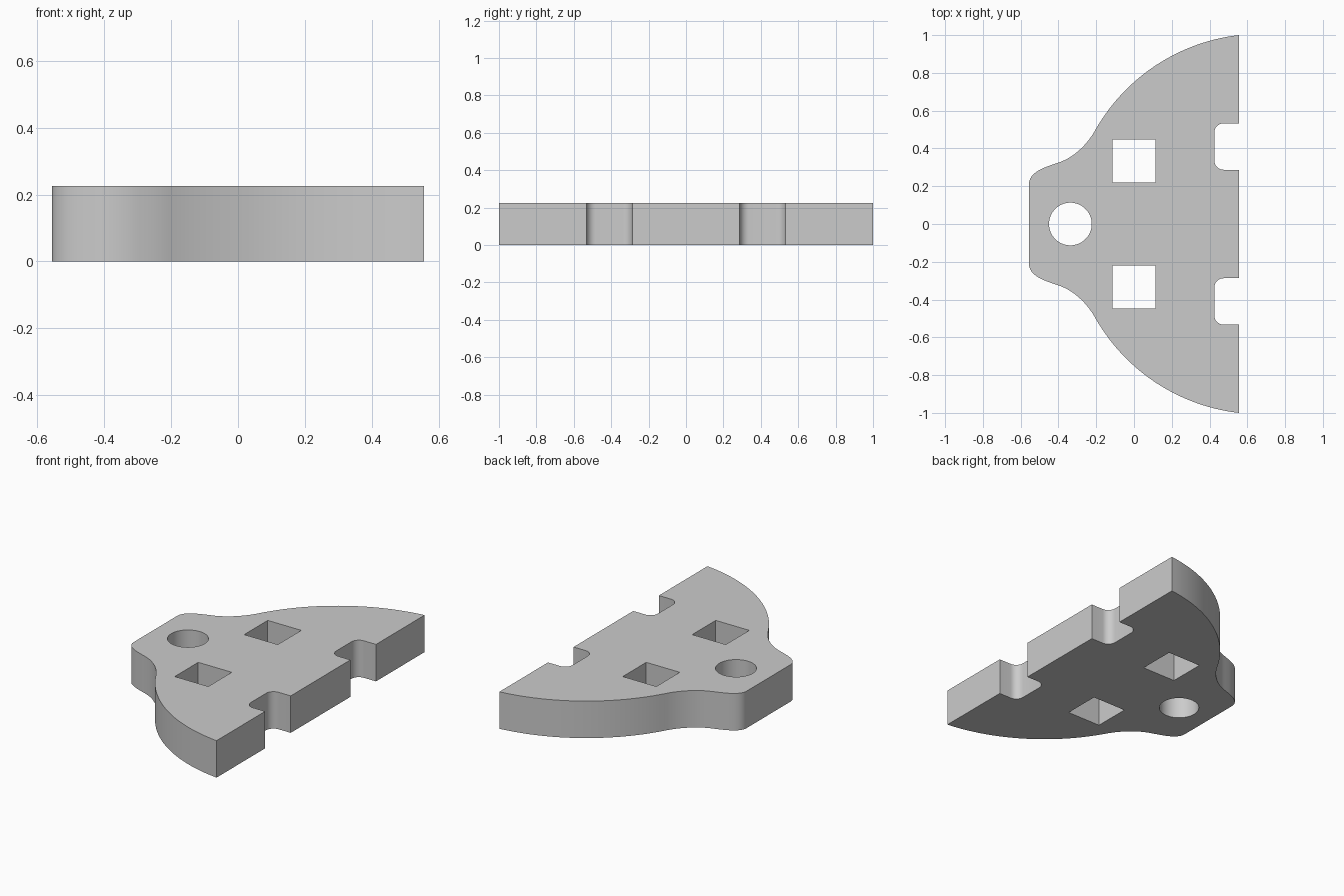
import bpy
import bmesh
from math import cos, sin, pi, acos, radians
from mathutils import Vector
from mathutils.geometry import interpolate_bezier

HEIGHT = 0.225
EDGE = 0.556          # straight long edge and narrow end sit at +/- EDGE

cube = bpy.data.objects.get("Cube")
if cube:
    bpy.data.objects.remove(cube, do_unlink=True)

grey = bpy.data.materials.new("plain grey")
grey.use_nodes = True
grey.diffuse_color = (0.6, 0.6, 0.6, 1)
grey.node_tree.nodes["Principled BSDF"].inputs["Base Color"].default_value = grey.diffuse_color


def arc(cx, cy, r, start, end, steps):
    angles = [start + (end - start) * i / steps for i in range(steps + 1)]
    return [(cx + r * cos(a), cy + r * sin(a)) for a in angles]


def bezier(a, b, c, d, steps=16):
    pts = interpolate_bezier(*[Vector((*p, 0)) for p in (a, b, c, d)], steps + 1)
    return [(p.x, p.y) for p in pts]


def prism(name, points, z0, z1):
    """Extrude a closed outline from z0 to z1."""
    bm = bmesh.new()
    base = bm.faces.new([bm.verts.new((x, y, z0)) for x, y in points])
    top = bmesh.ops.extrude_face_region(bm, geom=[base])["geom"]
    verts = [v for v in top if isinstance(v, bmesh.types.BMVert)]
    bmesh.ops.translate(bm, verts=verts, vec=(0, 0, z1 - z0))
    bmesh.ops.recalc_face_normals(bm, faces=bm.faces)
    mesh = bpy.data.meshes.new(name)
    bm.to_mesh(mesh)
    bm.free()
    mesh.materials.append(grey)
    obj = bpy.data.objects.new(name, mesh)
    bpy.context.collection.objects.link(obj)
    return obj


# Half outline: notch with rounded inner corners, large arc, blend into narrow end
notch_in, notch_lo, notch_hi, fillet = 0.425, 0.287, 0.533, 0.05
cx, radius = 0.67, 1.0065
half = [(EDGE, notch_lo)]
half += arc(notch_in + fillet, notch_lo + fillet, fillet, 1.5 * pi, pi, 8)
half += arc(notch_in + fillet, notch_hi - fillet, fillet, pi, pi / 2, 8)
half += [(EDGE, notch_hi)]
half += arc(cx, 0, radius, acos((EDGE - cx) / radius), acos((-0.205 - cx) / radius), 40)
shoulder = (-0.4, 0.325)
half += bezier(half[-1], (-0.245, 0.425), (-0.315, 0.353), shoulder)[1:]
half += bezier(shoulder, (-0.475, 0.3), (-EDGE, 0.275), (-EDGE, 0.21))[1:]

plate = prism("plate", half + [(x, -y) for x, y in reversed(half)], 0, HEIGHT)

# Through holes: one round, two square
s = 0.113
square = [(-s, -s), (s, -s), (s, s), (-s, s)]
holes = {"round_hole_cutter": arc(-0.337, 0, s, 0, 2 * pi, 64)[:-1]}
for side, y in (("left", 0.334), ("right", -0.334)):
    holes["square_hole_cutter_" + side] = [(px, py + y) for px, py in square]

bpy.context.view_layer.objects.active = plate
for name, points in holes.items():
    cutter = prism(name, points, -0.1, HEIGHT + 0.1)
    mod = plate.modifiers.new(name, "BOOLEAN")
    mod.operation = "DIFFERENCE"
    mod.solver = "EXACT"
    mod.object = cutter
    bpy.ops.object.modifier_apply(modifier=mod.name)
    bpy.data.objects.remove(cutter, do_unlink=True)

# Smooth curved walls, keep the rims sharp
bpy.ops.object.select_all(action="DESELECT")
plate.select_set(True)
bpy.ops.object.shade_smooth_by_angle(angle=radians(30))
